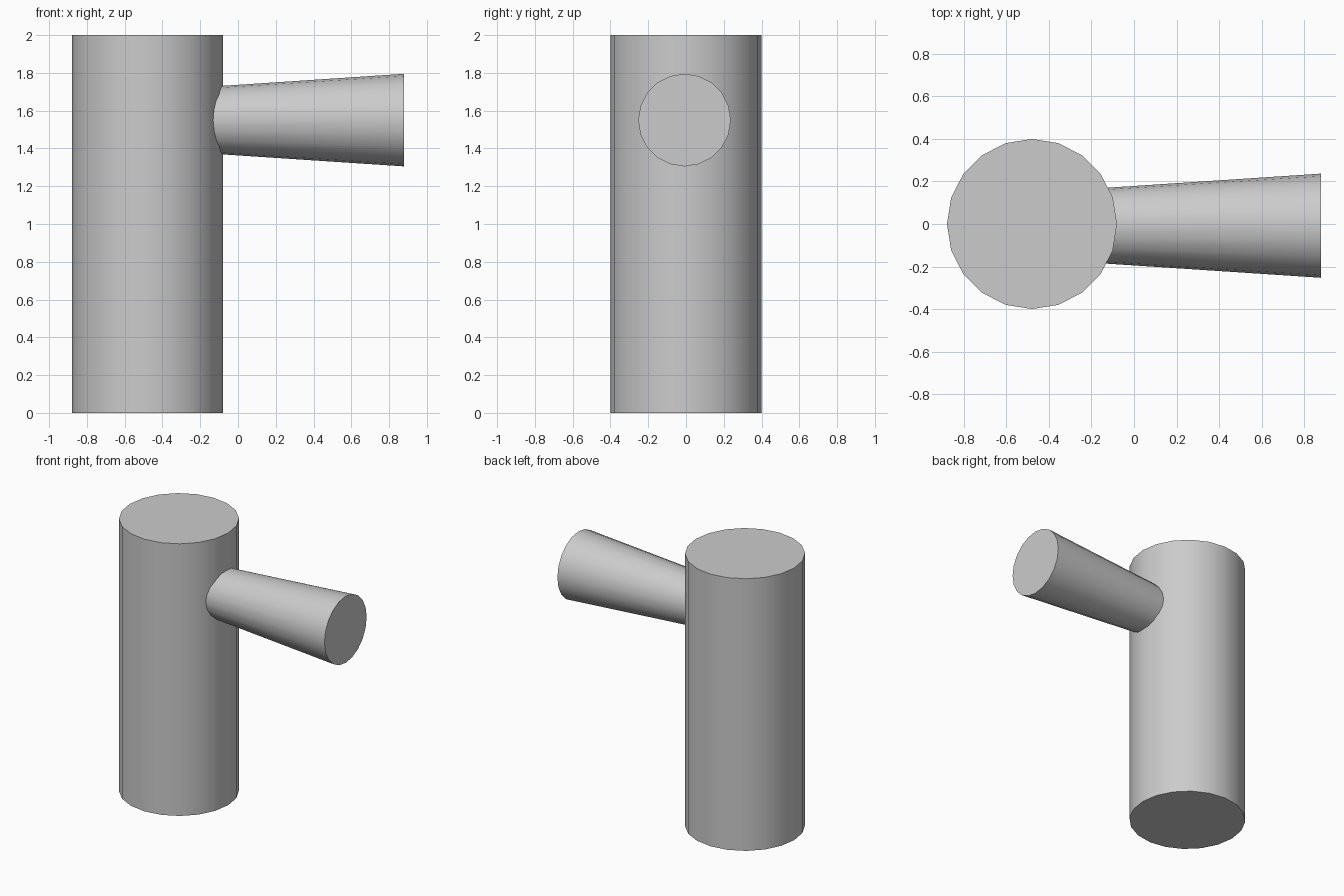
import bpy, math

if "Cube" in bpy.data.objects:
    bpy.data.objects.remove(bpy.data.objects["Cube"])

SIDES = 20


def smooth(obj, name):
    obj.name = name
    bpy.ops.object.shade_smooth_by_angle(angle=math.radians(30))


# Upright post
bpy.ops.mesh.primitive_cylinder_add(vertices=SIDES, radius=0.4, depth=2.0,
                                    location=(-0.48, 0, 1.0))
smooth(bpy.context.object, "post")

# Side branch, widening outward, with its inner end buried in the post
x_in, x_out = -0.3, 0.88
r_out, slope = 0.245, 0.066
r_in = r_out - slope * (x_out - x_in)
bpy.ops.mesh.primitive_cone_add(vertices=SIDES, radius1=r_in, radius2=r_out,
                                depth=x_out - x_in,
                                location=((x_in + x_out) / 2, -0.008, 1.55),
                                rotation=(0, math.pi / 2, 0))
smooth(bpy.context.object, "side_branch")
